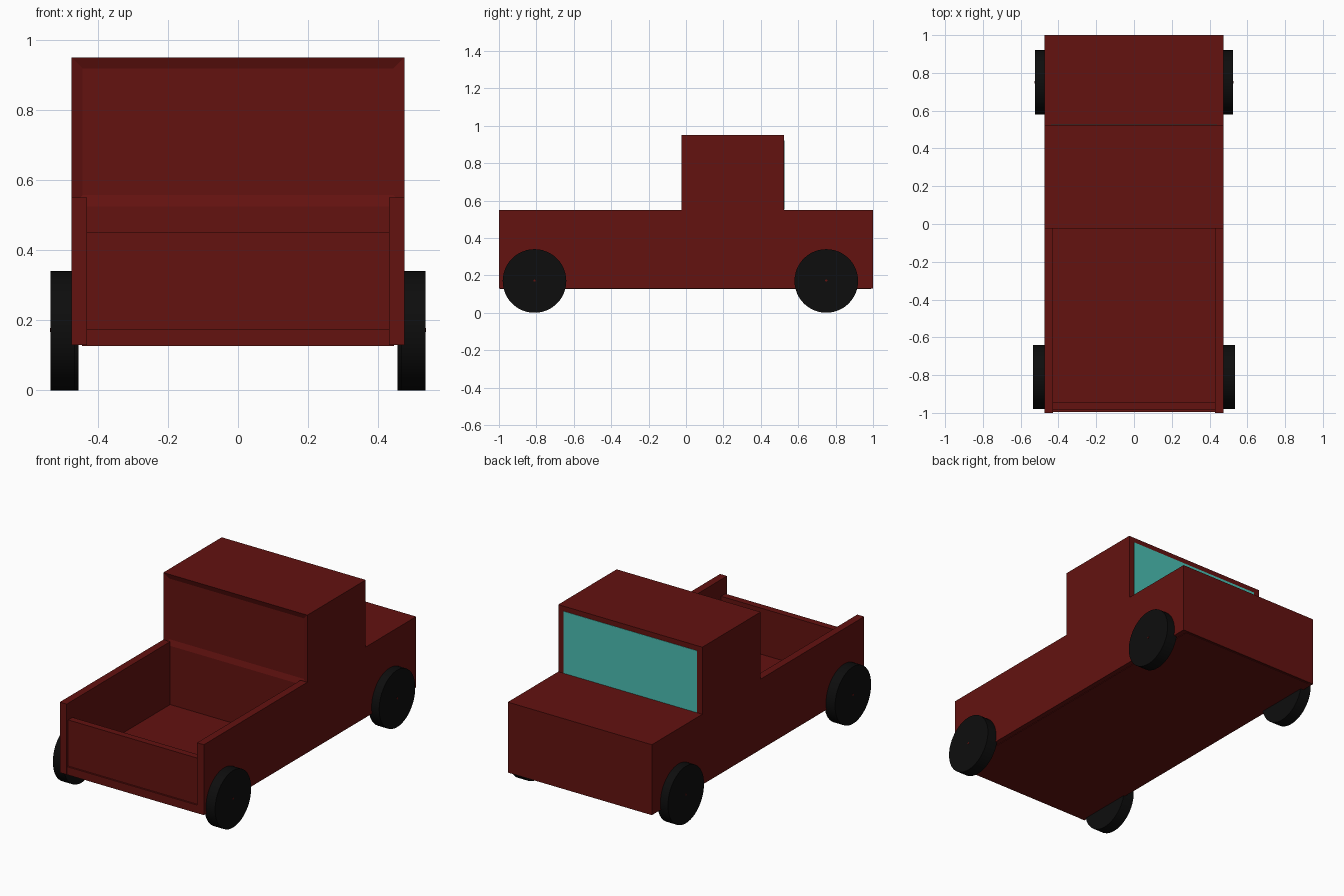
import bpy, bmesh, math
from mathutils import Matrix

if "Cube" in bpy.data.objects:
    bpy.data.objects.remove(bpy.data.objects["Cube"])


def material(name, color):
    m = bpy.data.materials.new(name)
    m.diffuse_color = (*color, 1)
    m.use_nodes = True
    m.node_tree.nodes["Principled BSDF"].inputs["Base Color"].default_value = m.diffuse_color
    return m


RED = material("red_paint", (0.125, 0.006, 0.005))
BLACK = material("rubber", (0.004, 0.004, 0.004))
TEAL = material("glass", (0.07, 0.52, 0.45))


def add_object(name, bm, mat):
    bmesh.ops.recalc_face_normals(bm, faces=bm.faces)
    mesh = bpy.data.meshes.new(name)
    bm.to_mesh(mesh)
    bm.free()
    mesh.materials.append(mat)
    ob = bpy.data.objects.new(name, mesh)
    bpy.context.collection.objects.link(ob)
    return ob


def box(name, x, y, z, mat):
    bm = bmesh.new()
    bmesh.ops.create_cube(bm, size=1)
    for v in bm.verts:
        for i, (lo, hi) in enumerate((x, y, z)):
            v.co[i] = lo if v.co[i] < 0 else hi
    return add_object(name, bm, mat)


def cylinder(name, x0, x1, y, z, radius, mat, segments=48):
    bm = bmesh.new()
    place = Matrix.Translation(((x0 + x1) / 2, y, z)) @ Matrix.Rotation(math.pi / 2, 4, 'Y')
    bmesh.ops.create_cone(bm, cap_ends=True, segments=segments, radius1=radius,
                          radius2=radius, depth=abs(x1 - x0), matrix=place)
    ob = add_object(name, bm, mat)
    for p in ob.data.polygons:
        p.use_smooth = len(p.vertices) == 4
    return ob


HALF, INNER = 0.475, 0.43

# Cab and hood: side profile (y, z) extruded across the width
profile = [(-0.025, 0.13), (1, 0.13), (1, 0.55), (0.525, 0.55),
           (0.525, 0.95), (-0.025, 0.95), (-0.025, 0.525)]
bm = bmesh.new()
side = bm.faces.new([bm.verts.new((-HALF, y, z)) for y, z in profile])
ext = bmesh.ops.extrude_face_region(bm, geom=[side])["geom"]
bmesh.ops.translate(bm, vec=(2 * HALF, 0, 0),
                    verts=[g for g in ext if isinstance(g, bmesh.types.BMVert)])
bmesh.ops.recalc_face_normals(bm, faces=bm.faces)
# Recessed rear window panel
rear = [f for f in bm.faces if f.normal.y < -0.9 and f.calc_center_median().z > 0.6]
bmesh.ops.inset_region(bm, faces=rear, thickness=0.045)
bmesh.ops.translate(bm, vec=(0, 0.012, 0), verts=list({v for f in rear for v in f.verts}))
add_object("cab_and_hood", bm, RED)

# Windshield
box("windshield", (-0.44, 0.44), (0.51, 0.527), (0.551, 0.92), TEAL)

# Load bed
box("bed_floor", (-0.445, 0.445), (-0.995, 0.99), (0.127, 0.175), RED)
box("tailgate", (-INNER, INNER), (-0.985, -0.945), (0.17, 0.45), RED)
for s, label in ((-1, "left"), (1, "right")):
    box(f"bed_wall_{label}", sorted((s * INNER, s * HALF)), (-1, -0.025), (0.13, 0.55), RED)

# Wheels with tiny axle ends
for s, label in ((-1, "left"), (1, "right")):
    for end, y, outer in (("rear", -0.81, 0.535), ("front", 0.75, 0.525)):
        cylinder(f"{end}_wheel_{label}", s * (outer - 0.07), s * outer, y, 0.17, 0.17, BLACK)
        cylinder(f"{end}_axle_end_{label}", s * (outer - 0.07), s * (outer + 0.001),
                 y, 0.172, 0.006, RED, 12)
